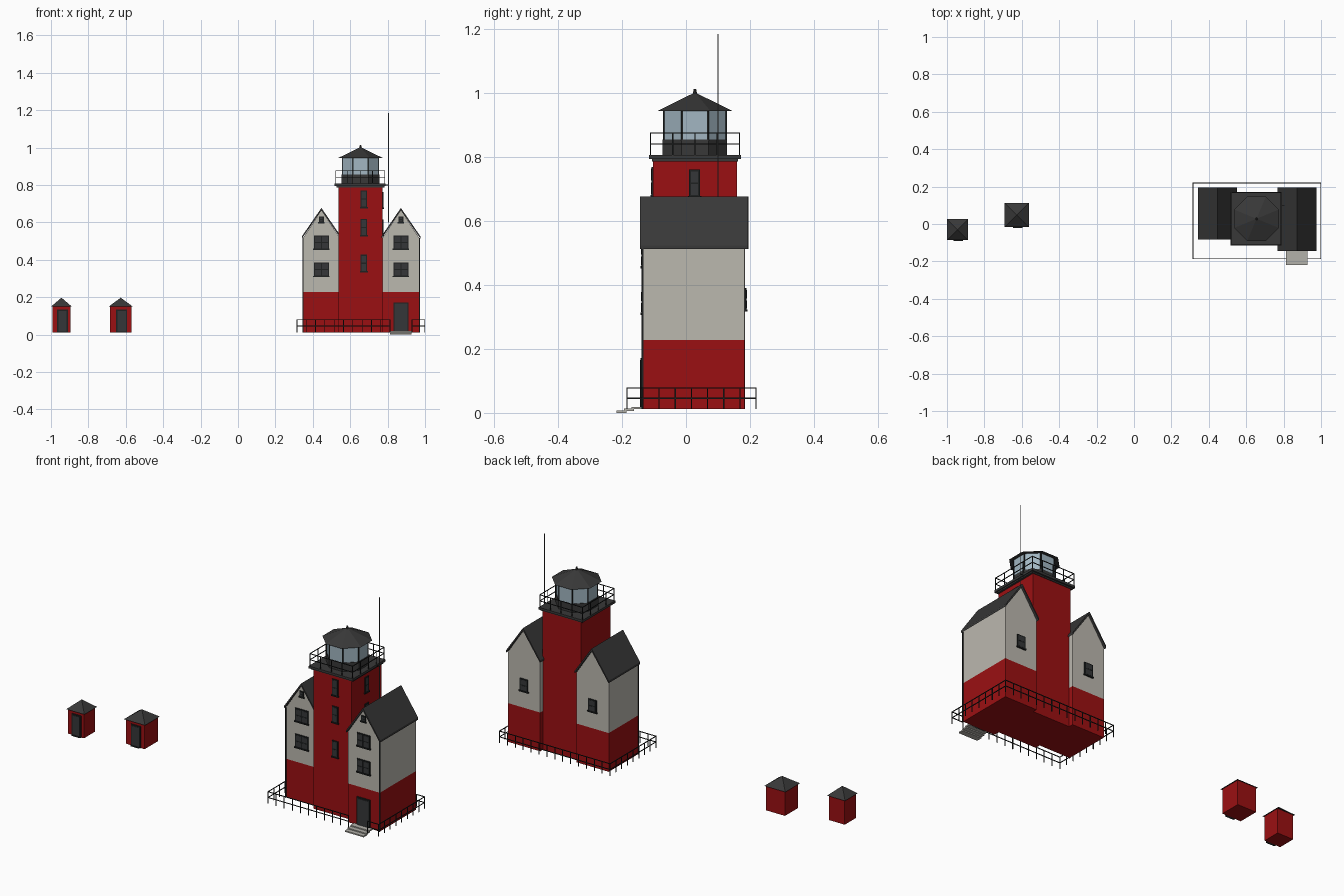
import bpy, bmesh, math
from mathutils import Vector

if "Cube" in bpy.data.objects:
    bpy.data.objects.remove(bpy.data.objects["Cube"])

def material(name, r, g, b):
    m = bpy.data.materials.new(name)
    m.diffuse_color = (r, g, b, 1)
    m.use_nodes = True
    m.node_tree.nodes["Principled BSDF"].inputs["Base Color"].default_value = m.diffuse_color
    return m

RED = material("barn red", 0.33, 0.005, 0.006)
CREAM = material("cream wall", 0.50, 0.48, 0.43)
ROOF = material("charcoal roof", 0.04, 0.04, 0.04)
TRIM = material("black trim", 0.013, 0.015, 0.015)
PANE = material("dark pane", 0.035, 0.037, 0.04)
GLASS = material("lantern glass", 0.36, 0.47, 0.54)
STONE = material("step stone", 0.45, 0.44, 0.40)
METAL = material("antenna grey", 0.10, 0.10, 0.10)

def finish(name, bm, *mats):
    bmesh.ops.recalc_face_normals(bm, faces=bm.faces)
    me = bpy.data.meshes.new(name)
    bm.to_mesh(me)
    bm.free()
    ob = bpy.data.objects.new(name, me)
    for m in mats:
        me.materials.append(m)
    bpy.context.collection.objects.link(ob)
    return ob

def add_box(bm, x0, x1, y0, y1, z0, z1, mi=0):
    vs = [bm.verts.new((x, y, z)) for z in (z0, z1)
          for x, y in ((x0, y0), (x1, y0), (x1, y1), (x0, y1))]
    for f in ((3, 2, 1, 0), (4, 5, 6, 7), (0, 1, 5, 4), (1, 2, 6, 5), (2, 3, 7, 6), (3, 0, 4, 7)):
        bm.faces.new([vs[i] for i in f]).material_index = mi

def box(name, mat, *dims):
    bm = bmesh.new()
    add_box(bm, *dims)
    return finish(name, bm, mat)

def prism_y(bm, profile, y0, y1):
    """Extrude an x-z profile along y."""
    face = bm.faces.new([bm.verts.new((x, y0, z)) for x, z in profile])
    ext = bmesh.ops.extrude_face_region(bm, geom=[face])["geom"]
    bmesh.ops.translate(bm, vec=(0, y1 - y0, 0),
                        verts=[v for v in ext if isinstance(v, bmesh.types.BMVert)])
    bm.faces.new([v for v in reversed(face.verts)]) if not face.is_valid else None

def octagon(name, mat, x, y, apothem, z0, z1, top=None):
    r = apothem / math.cos(math.pi / 8)
    bm = bmesh.new()
    ring = lambda rad, z: [bm.verts.new((x + rad * math.cos(math.radians(22.5 + 45 * i)),
                           y + rad * math.sin(math.radians(22.5 + 45 * i)), z)) for i in range(8)]
    a, b = ring(r, z0), ring(r if top is None else top, z1)
    bm.faces.new(a[::-1])
    bm.faces.new(b)
    for i in range(8):
        j = (i + 1) % 8
        bm.faces.new((a[i], a[j], b[j], b[i]))
    return finish(name, bm, mat)

def window(name, axis, face, sign, c, w, z0, z1, cols, rows):
    """Trim plate with inset-looking panes; axis is the wall's normal."""
    bm = bmesh.new()
    def plate(u0, u1, a, b, t, mi):
        d = sorted((face - sign * 0.002, face + sign * t))
        add_box(bm, *((u0, u1, *d) if axis == 'y' else (*d, u0, u1)), a, b, mi)
    plate(c - w / 2, c + w / 2, z0, z1, 0.005, 0)
    plate(c - w / 2 - 0.004, c + w / 2 + 0.004, z0 - 0.003, z0 + 0.004, 0.008, 0)
    g = 0.006
    pw, ph = (w - g * (cols + 1)) / cols, (z1 - z0 - g * (rows + 1)) / rows
    for i in range(cols):
        for k in range(rows):
            u, z = c - w / 2 + g + i * (pw + g), z0 + g + k * (ph + g)
            plate(u, u + pw, z, z + ph, 0.006, 1)
    return finish(name, bm, TRIM, PANE)

def railing(name, paths, z0, z1, step, r):
    """Two rails and evenly spaced posts along each path of x-y corners."""
    bm = bmesh.new()
    for path in paths:
        for (ax, ay), (bx, by) in zip(path, path[1:]):
            for z in ((z0 + z1) / 2, z1 - r):
                add_box(bm, min(ax, bx) - r, max(ax, bx) + r, min(ay, by) - r, max(ay, by) + r, z - r, z + r)
            n = max(1, round(math.hypot(bx - ax, by - ay) / step))
            for i in range(n + 1):
                x, y = ax + (bx - ax) * i / n, ay + (by - ay) * i / n
                add_box(bm, x - r, x + r, y - r, y + r, z0, z1 - r)
    return finish(name, bm, TRIM)

BASE = 0.012

# Two gabled houses: red below, cream above
def house(side, c, y0, y1, outer):
    h = 0.099
    bm = bmesh.new()
    prism_y(bm, [(c - h, BASE), (c + h, BASE), (c + h, 0.515), (c, 0.664), (c - h, 0.515)], y0, y1)
    bmesh.ops.bisect_plane(bm, geom=bm.verts[:] + bm.edges[:] + bm.faces[:],
                           plane_co=(0, 0, 0.228), plane_no=(0, 0, 1))
    for f in bm.faces:
        f.material_index = 1 if f.calc_center_median().z > 0.228 else 0
    finish(side + "_house_walls", bm, RED, CREAM)
    bm = bmesh.new()
    e = 0.105
    prism_y(bm, [(c - e, 0.512), (c - e, 0.524), (c, 0.677), (c + e, 0.524), (c + e, 0.512), (c, 0.663)],
            y0 - 0.009, y1 + 0.011)
    finish(side + "_house_roof", bm, ROOF)
    xo = c + outer * h
    box(side + "_corner_pipe", TRIM, xo - 0.003, xo + 0.003, y0 - 0.004, y0 + 0.002, BASE, 0.515)
    for i, (a, b) in enumerate(((0.31, 0.385), (0.455, 0.53))):
        window(f"{side}_front_window_{i}", 'y', y0, -1, c, 0.08, a, b, 2, 2)
    window(side + "_gable_window", 'y', y0, -1, c, 0.026, 0.598, 0.632, 1, 2)
    window(side + "_back_window", 'y', y1, 1, c, 0.05, 0.32, 0.39, 1, 2)

house("left", 0.446, -0.073, 0.185, -1)
house("right", 0.871, -0.135, 0.183, 1)

# Door and steps
box("door_frame", TRIM, 0.831, 0.912, -0.142, -0.134, BASE, 0.172)
box("door_panel", PANE, 0.838, 0.905, -0.144, -0.134, BASE, 0.165)
for i in range(3):
    box(f"step_{i}", STONE, 0.812, 0.928, -0.218 + i * 0.024, -0.186 + i * 0.024, i * 0.006, 0.007 + i * 0.006)

# Tower
TX, TY = 0.655, 0.028
box("tower", RED, 0.537, 0.773, -0.103, 0.159, BASE, 0.792)
for i, z in enumerate((0.335, 0.527, 0.678)):
    window(f"tower_front_window_{i}", 'y', -0.103, -1, 0.673, 0.036, z, z + 0.092, 1, 2)
for i, z in enumerate((0.527, 0.675)):
    window(f"tower_side_window_{i}", 'x', 0.773, 1, 0.027, 0.034, z, z + 0.087, 1, 2)

# Gallery deck and railing
box("gallery_bracket", ROOF, 0.526, 0.784, -0.106, 0.163, 0.787, 0.795)
box("gallery_deck", ROOF, 0.517, 0.789, -0.115, 0.172, 0.794, 0.807)
gx0, gx1, gy0, gy1 = 0.522, 0.785, -0.111, 0.167
railing("gallery_railing", [[(gx0, gy0), (gx1, gy0), (gx1, gy1), (gx0, gy1), (gx0, gy0)]],
        0.806, 0.877, 0.066, 0.0017)

# Lantern room
octagon("lantern_base", ROOF, TX, TY, 0.101, 0.806, 0.855)
octagon("lantern_glass", GLASS, TX, TY, 0.098, 0.853, 0.946)
octagon("lantern_roof", ROOF, TX, TY, 0.119, 0.944, 0.999, top=0.008)
octagon("finial", ROOF, TX, TY, 0.007, 0.997, 1.013, top=0.004)
bm = bmesh.new()
for i in range(8):
    a = math.radians(22.5 + 45 * i)
    x, y = TX + 0.105 * math.cos(a), TY + 0.105 * math.sin(a)
    add_box(bm, x - 0.003, x + 0.003, y - 0.003, y + 0.003, 0.85, 0.946)
finish("lantern_mullions", bm, TRIM)

# Antenna
box("antenna", METAL, 0.803, 0.806, 0.098, 0.101, 0.6, 1.185)
box("antenna_bracket", TRIM, 0.784, 0.806, 0.098, 0.101, 0.797, 0.801)

# Ground fence with a gap at the door
fx0, fx1, fy0, fy1 = 0.315, 0.998, -0.185, 0.219
railing("ground_fence", [[(0.813, fy0), (fx0, fy0), (fx0, fy1), (fx1, fy1), (fx1, fy0), (0.93, fy0)]],
        BASE, 0.08, 0.048, 0.0018)

# Two sheds with pyramid roofs
def shed(name, cx, cy, half):
    w = half - 0.007
    box(name + "_walls", RED, cx - w, cx + w, cy - w, cy + w, BASE, 0.152)
    bm = bmesh.new()
    base = [bm.verts.new((cx + sx * half, cy + sy * half, 0.149))
            for sx, sy in ((-1, -1), (1, -1), (1, 1), (-1, 1))]
    apex = bm.verts.new((cx, cy, 0.197))
    bm.faces.new(base[::-1])
    for i in range(4):
        bm.faces.new((base[i], base[(i + 1) % 4], apex))
    finish(name + "_roof", bm, ROOF)
    f = cy - w
    dx = cx + 0.005
    box(name + "_door_frame", TRIM, dx - 0.029, dx + 0.029, f - 0.005, f + 0.002, BASE, 0.133)
    box(name + "_door", PANE, dx - 0.022, dx + 0.022, f - 0.007, f + 0.002, BASE, 0.126)
    box(name + "_doorstep", TRIM, dx - 0.026, dx + 0.026, f - 0.012, f, BASE, 0.017)

shed("far_shed", -0.944, -0.030, 0.056)
shed("near_shed", -0.627, 0.048, 0.065)
